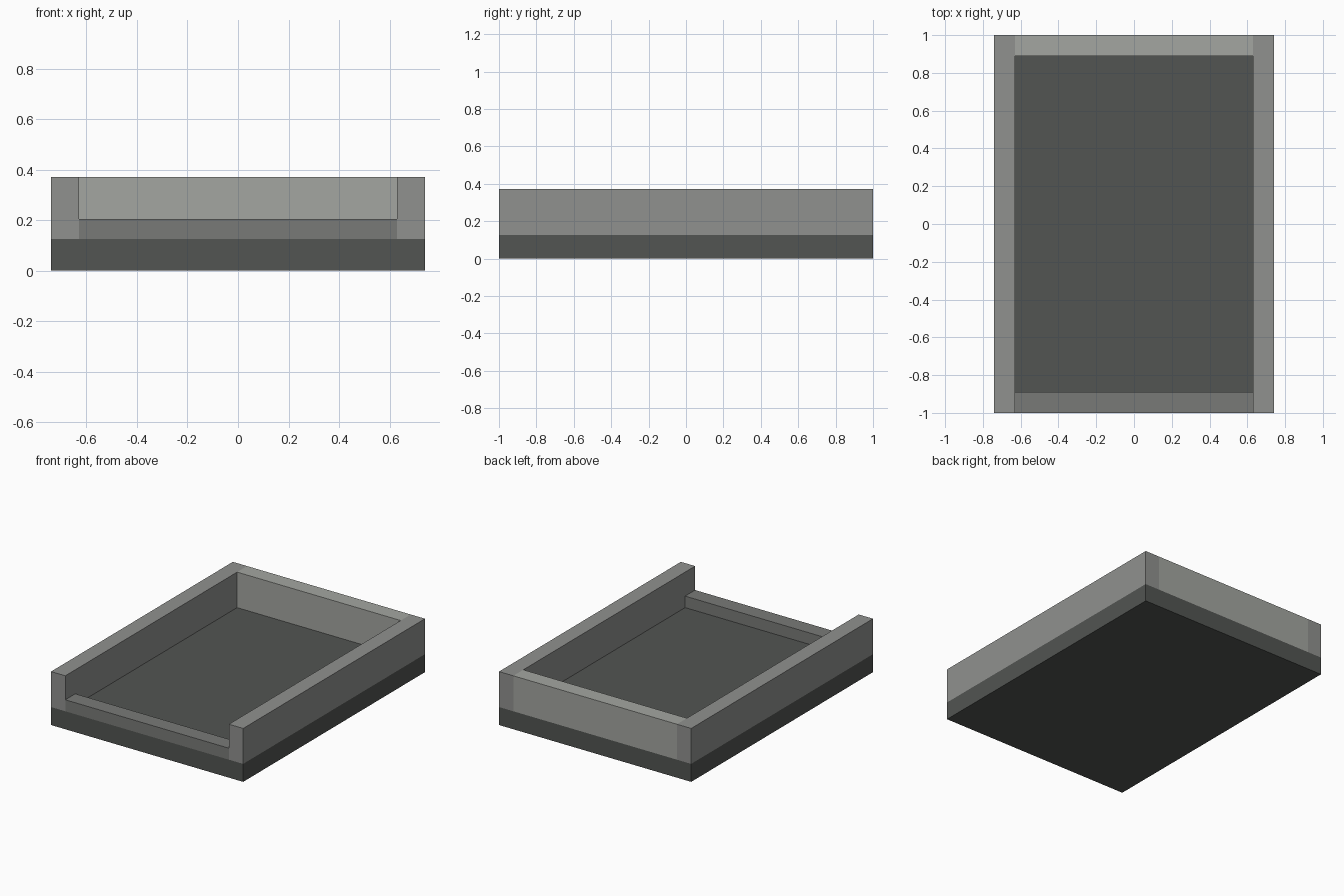
import bpy

if "Cube" in bpy.data.objects:
    bpy.data.objects.remove(bpy.data.objects["Cube"])

W, L = 0.74, 1.0        # half width, half length
T = 0.11                # wall thickness
FLOOR, LIP, TOP = 0.125, 0.205, 0.372


def material(name, rgb):
    m = bpy.data.materials.new(name)
    m.diffuse_color = (*rgb, 1)
    m.use_nodes = True
    m.node_tree.nodes["Principled BSDF"].inputs["Base Color"].default_value = m.diffuse_color
    return m


def box(name, lo, hi, mat):
    bpy.ops.mesh.primitive_cube_add(size=1, location=[(a + b) / 2 for a, b in zip(lo, hi)])
    ob = bpy.context.object
    ob.name = name
    ob.scale = [b - a for a, b in zip(lo, hi)]
    bpy.ops.object.transform_apply(location=False, rotation=False, scale=True)
    ob.data.materials.append(mat)
    return ob


dark = material("dark_grey", (0.085, 0.09, 0.085))
mid = material("mid_grey", (0.19, 0.195, 0.187))
side = material("side_grey", (0.28, 0.285, 0.275))
light = material("light_grey", (0.37, 0.38, 0.355))

# Floor slab
box("base_slab", (-W, -L, 0), (W, L, FLOOR), dark)

# Full-length side walls
for name, x in (("left_wall", -W), ("right_wall", W - T)):
    box(name, (x, -L, FLOOR), (x + T, L, TOP), side)

# Tall back wall and low front lip between the sides
box("back_wall", (-W + T, L - T, FLOOR), (W - T, L, TOP), light)
box("front_lip", (-W + T, -L, FLOOR), (W - T, -L + T, LIP), mid)
